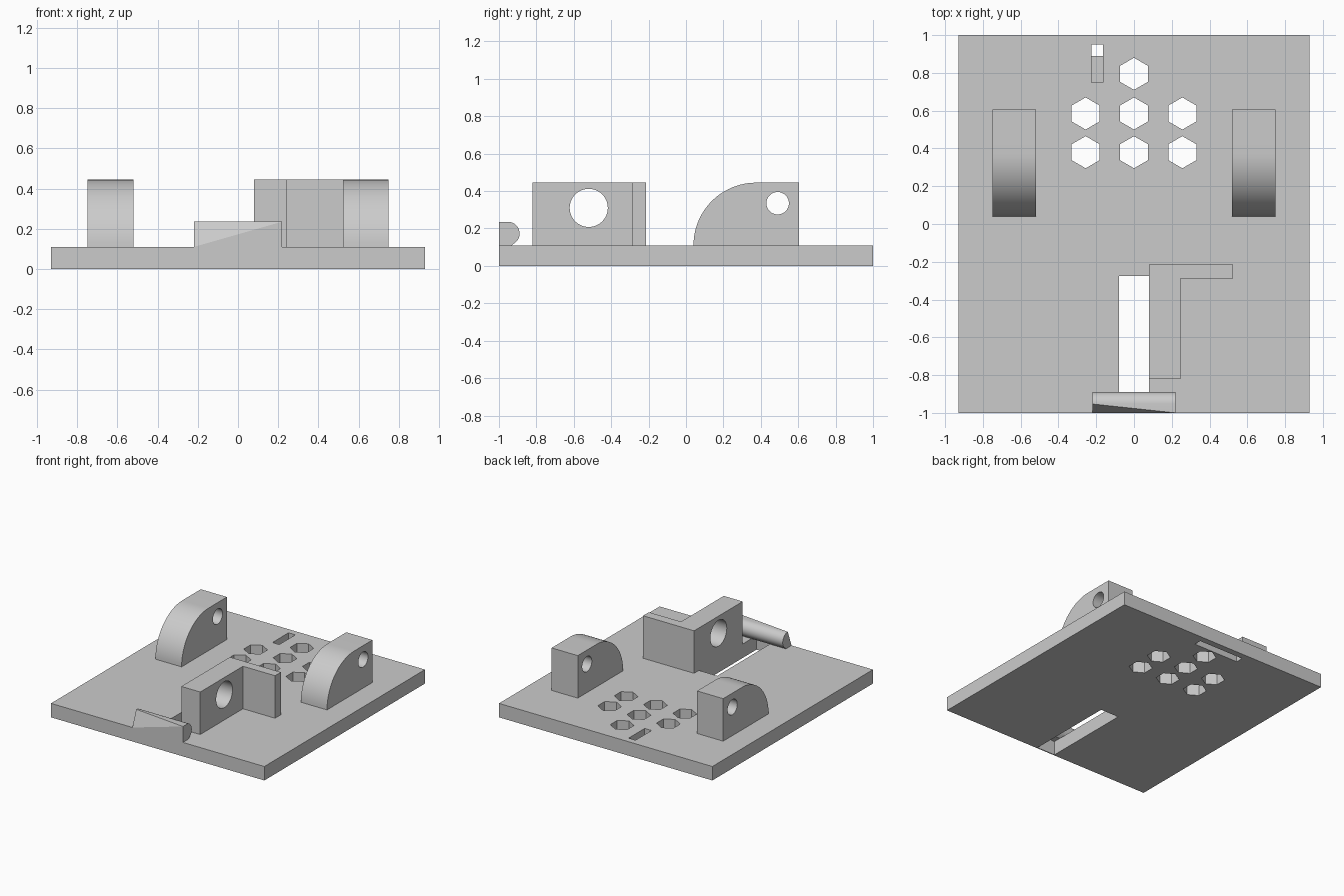
import bpy, bmesh, math
from mathutils import Vector

cube = bpy.data.objects.get("Cube")
if cube:
    bpy.data.objects.remove(cube, do_unlink=True)

grey = bpy.data.materials.new("light_grey")
grey.use_nodes = True
GREY = (0.6, 0.6, 0.6, 1)
grey.diffuse_color = GREY
grey.node_tree.nodes["Principled BSDF"].inputs["Base Color"].default_value = GREY

TOP = 0.11    # upper face of the plate
HIGH = 0.445  # top of the uprights


def loft(name, start, end):
    """Solid between two matching outlines of 3D points."""
    bm = bmesh.new()
    a = [bm.verts.new(p) for p in start]
    b = [bm.verts.new(p) for p in end]
    bm.faces.new(a)
    bm.faces.new(b)
    for i in range(len(a)):
        j = (i + 1) % len(a)
        quad = (a[i], a[j], b[j], b[i])
        flat = Vector(b[i].co - a[i].co).cross(a[j].co - a[i].co).dot(b[j].co - a[i].co)
        if abs(flat) < 1e-7:
            bm.faces.new(quad)
        else:  # twisted side: split along the diagonal
            bm.faces.new((a[i], a[j], b[i]))
            bm.faces.new((a[j], b[j], b[i]))
    bmesh.ops.recalc_face_normals(bm, faces=bm.faces)
    mesh = bpy.data.meshes.new(name)
    bm.to_mesh(mesh)
    bm.free()
    mesh.materials.append(grey)
    ob = bpy.data.objects.new(name, mesh)
    bpy.context.collection.objects.link(ob)
    return ob


def prism_x(name, yz, x0, x1):
    return loft(name, [(x0, y, z) for y, z in yz], [(x1, y, z) for y, z in yz])


def prism_z(name, xy, z0, z1):
    return loft(name, [(x, y, z0) for x, y in xy], [(x, y, z1) for x, y in xy])


def rect(x0, x1, y0, y1):
    return [(x0, y0), (x1, y0), (x1, y1), (x0, y1)]


def arc(cx, cy, r, a0, a1, n):
    """n + 1 points from angle a0 to a1 in degrees."""
    angles = [math.radians(a0 + (a1 - a0) * i / n) for i in range(n + 1)]
    return [(cx + r * math.cos(t), cy + r * math.sin(t)) for t in angles]


def cut(ob, cutter):
    mod = ob.modifiers.new("cut", "BOOLEAN")
    mod.operation, mod.solver, mod.object = "DIFFERENCE", "EXACT", cutter
    bpy.context.view_layer.objects.active = ob
    bpy.ops.object.modifier_apply(modifier=mod.name)
    bpy.data.objects.remove(cutter, do_unlink=True)


def smooth(ob):
    bpy.ops.object.select_all(action="DESELECT")
    ob.select_set(True)
    bpy.context.view_layer.objects.active = ob
    bpy.ops.object.shade_smooth_by_angle(angle=math.radians(15))


# Base plate with its openings
plate = prism_z("base_plate", rect(-0.93, 0.93, -1, 1), 0, TOP)
hexes = [(0, 0.795)] + [(x, y) for x in (-0.256, 0, 0.256) for y in (0.585, 0.38)]
for x, y in hexes:
    cut(plate, prism_z("hex_cutter", arc(x, y, 0.085, 30, 330, 5), -0.1, 0.3))
cut(plate, prism_z("channel_cutter", rect(-0.08, 0.08, -0.992, -0.275), -0.1, 0.3))
# Angled slot: lengthwise from above, crosswise from below
cut(plate, prism_z("upper_slot_cutter", rect(-0.225, -0.165, 0.75, 0.95), 0.055, 0.3))
cut(plate, prism_z("lower_slot_cutter", rect(-0.225, 0.17, 0.89, 0.95), -0.1, 0.06))

# Pair of rounded lugs with pin holes
lug_outline = [(0.605, TOP), (0.605, HIGH)] + arc(0.375, TOP, HIGH - TOP, 90, 180, 24)
for side, sign in (("left", 1), ("right", -1)):
    lug = prism_x(side + "_lug", lug_outline, sign * 0.52, sign * 0.748)
    cut(lug, prism_x("pin_cutter", arc(0.49, 0.335, 0.06, 0, 352.5, 47), sign * 0.4, sign * 0.9))
    smooth(lug)

# L-shaped bracket with a round bore through its thick wall
bracket_outline = [(0.08, -0.82), (0.245, -0.82), (0.245, -0.288),
                   (0.525, -0.288), (0.525, -0.215), (0.08, -0.215)]
bracket = prism_z("bracket", bracket_outline, TOP, HIGH)
cut(bracket, prism_x("bore_cutter", arc(-0.52, 0.31, 0.102, 0, 352.5, 47), -0.1, 0.4))
smooth(bracket)

# Front ridge: rounded back, front face that leans back toward one end
round_back = arc(-0.952, 0.173, 0.0625, -70, 90, 16)


def ridge_end(x, lean):
    pts = [(-1, TOP), (-0.93, TOP)] + round_back[1:] + [(-1 + lean, 0.2355)]
    return [(x, y, z) for y, z in pts]


ridge = loft("front_ridge", ridge_end(-0.22, 0.047), ridge_end(0.22, 0))
smooth(ridge)
